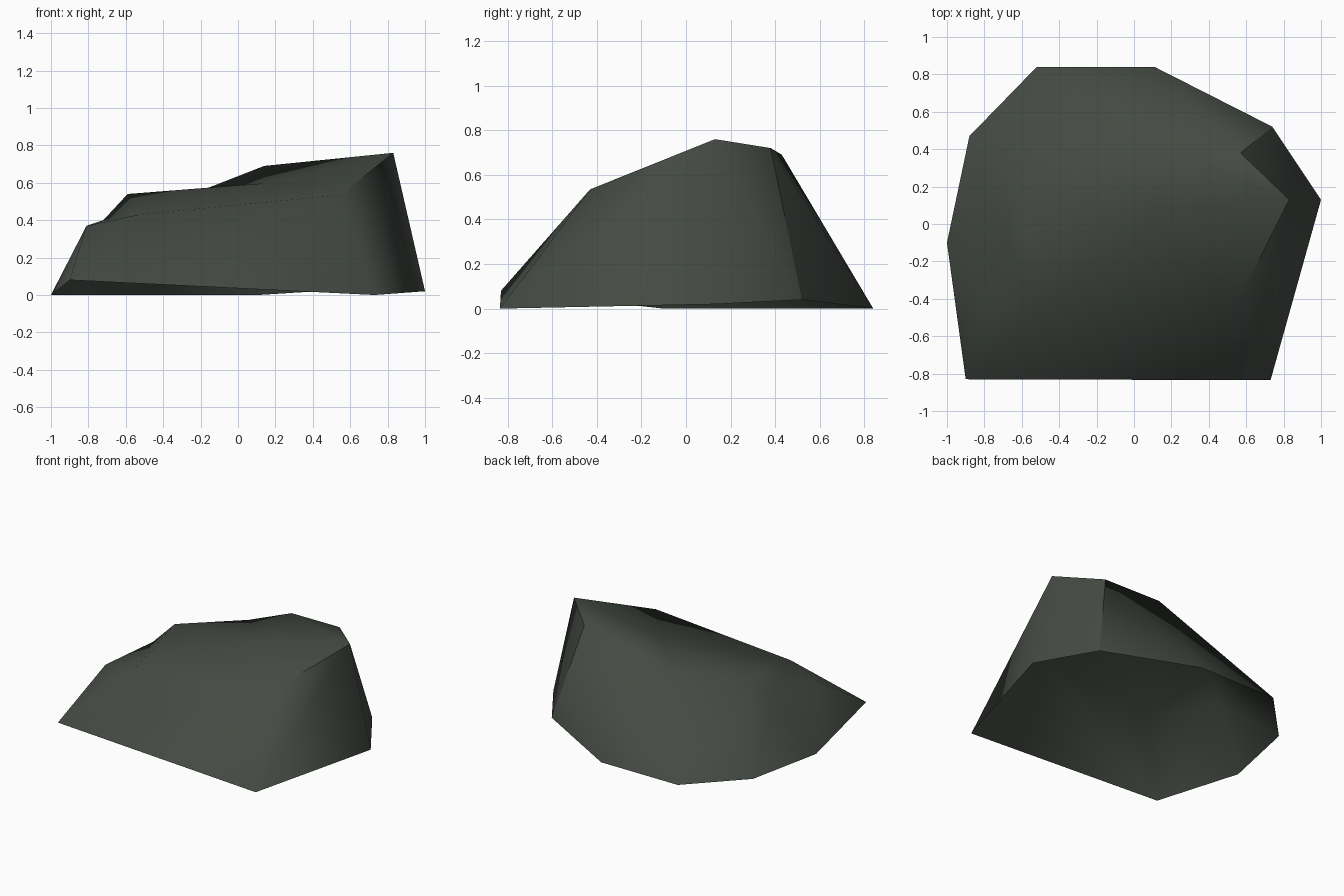
import bpy
import bmesh

# Remove the default object
default_cube = bpy.data.objects.get("Cube")
if default_cube:
    bpy.data.objects.remove(default_cube, do_unlink=True)


def make_material(name, colour):
    material = bpy.data.materials.new(name)
    material.use_nodes = True
    material.diffuse_color = colour
    shader = next(n for n in material.node_tree.nodes if n.type == "BSDF_PRINCIPLED")
    shader.inputs["Base Color"].default_value = colour
    shader.inputs["Roughness"].default_value = 0.9
    return material


# Corners of the boulder: ground outline first, then the crown
positions = {
    "front_west": (-0.90, -0.83, 0.08),
    "front_east": (0.73, -0.835, 0.0),
    "east": (1.0, 0.13, 0.02),
    "back_east": (0.74, 0.52, 0.04),
    "back": (0.11, 0.84, 0.0),
    "back_west": (-0.52, 0.84, 0.0),
    "west": (-0.88, 0.47, 0.0),
    "west_tip": (-1.0, -0.10, 0.0),
    "peak": (0.83, 0.13, 0.76),
    "notch": (0.57, 0.38, 0.72),
    "rear_ridge": (0.14, 0.43, 0.69),
    "rear_dip": (-0.20, 0.41, 0.557),
    "hump": (-0.59, 0.10, 0.54),
    "hollow": (-0.72, 0.03, 0.40),
    "saddle": (0.14, 0.08, 0.597),
    "shoulder": (-0.81, -0.40, 0.37),
    "brow": (-0.53, -0.47, 0.43),
    "front_ridge": (0.55, -0.43, 0.535),
}

# Rock facets, each named by its corners; the underside is open
facets = [
    # front
    "front_west front_east front_ridge",
    "front_west front_ridge brow",
    "front_west brow shoulder",
    # left end
    "front_west shoulder west_tip",
    "west_tip shoulder hollow",
    "west_tip hollow west",
    # back
    "west hollow hump",
    "west hump back_west",
    "back_west hump rear_dip",
    "back_west rear_dip rear_ridge",
    "back_west rear_ridge back",
    "back rear_ridge notch",
    "back notch back_east",
    # right end with the broken notch
    "back_east notch peak",
    "back_east peak east",
    "east peak front_east",
    "front_east peak front_ridge",
    # top
    "shoulder brow hollow",
    "brow hump hollow",
    "brow front_ridge saddle",
    "brow saddle hump",
    "front_ridge peak saddle",
    "peak rear_ridge saddle",
    "peak notch rear_ridge",
    "hump saddle rear_dip",
    "saddle rear_ridge rear_dip",
]

# Broken edges that stay sharp
sharp_edges = ["peak notch", "notch back_east", "peak front_ridge"]

bm = bmesh.new()
corners = {name: bm.verts.new(co) for name, co in positions.items()}
for facet in facets:
    bm.faces.new([corners[name] for name in facet.split()]).smooth = True
for pair in sharp_edges:
    bm.edges.get([corners[name] for name in pair.split()]).smooth = False

mesh = bpy.data.meshes.new("boulder")
bm.to_mesh(mesh)
bm.free()
mesh.materials.append(make_material("dark mossy grey", (0.058, 0.07, 0.056, 1.0)))

boulder = bpy.data.objects.new("boulder", mesh)
bpy.context.collection.objects.link(boulder)
